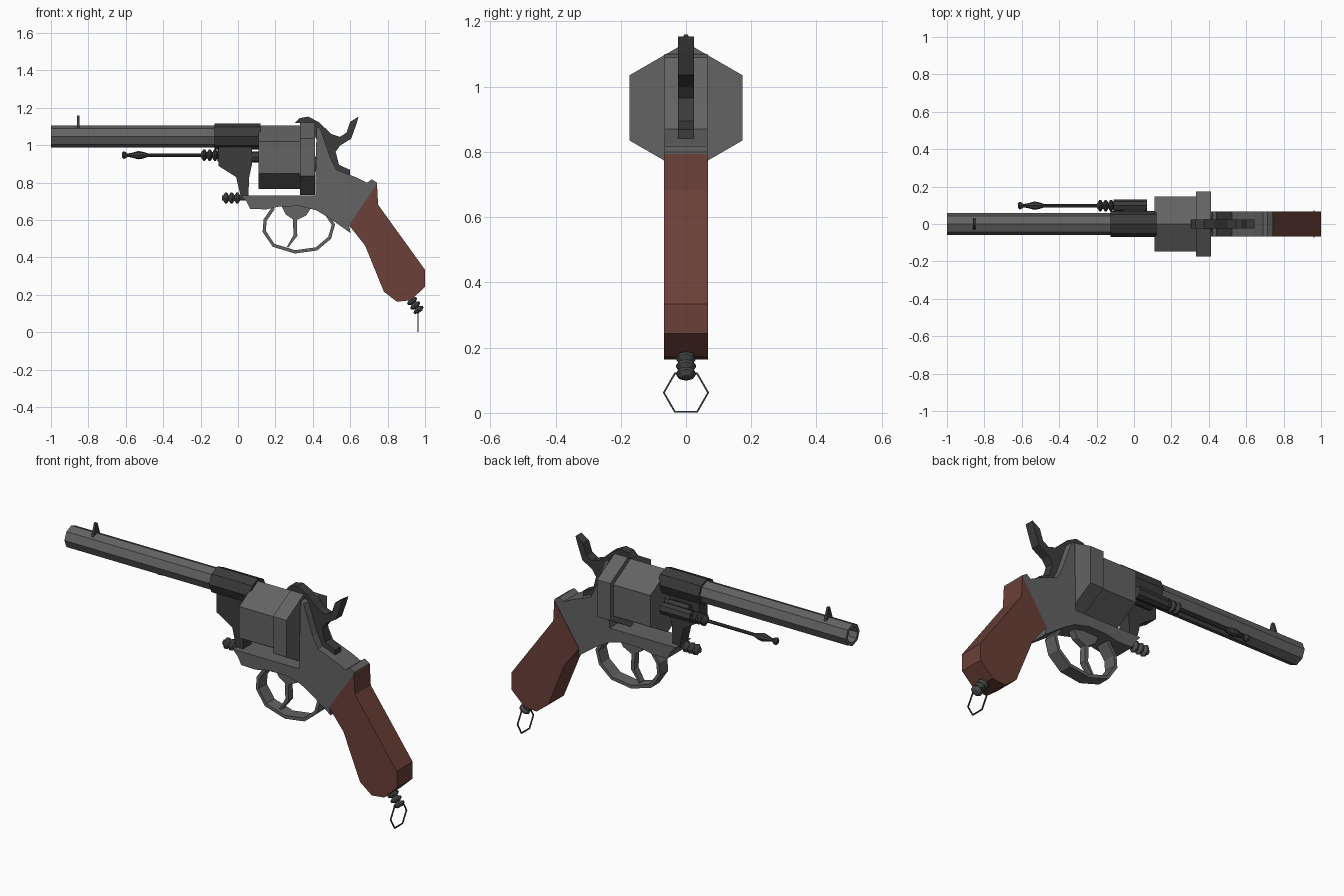
import bpy, bmesh, math
from mathutils import Vector

if "Cube" in bpy.data.objects:
    bpy.data.objects.remove(bpy.data.objects["Cube"])


def material(name, rgb):
    m = bpy.data.materials.new(name)
    m.diffuse_color = (*rgb, 1)
    m.use_nodes = True
    m.node_tree.nodes["Principled BSDF"].inputs["Base Color"].default_value = m.diffuse_color
    return m


STEEL = material("grey_steel", (0.125, 0.125, 0.125))
DARK = material("dark_steel", (0.045, 0.045, 0.045))
PIN = material("pin_steel", (0.075, 0.078, 0.078))
WOOD = material("brown_wood", (0.145, 0.05, 0.038))


def finish(name, bm, mat):
    bmesh.ops.recalc_face_normals(bm, faces=bm.faces)
    mesh = bpy.data.meshes.new(name)
    bm.to_mesh(mesh)
    bm.free()
    mesh.materials.append(mat)
    ob = bpy.data.objects.new(name, mesh)
    bpy.context.collection.objects.link(ob)
    return ob


def plate(name, pts, half, mat):
    """Side profile in x,z extruded to +-half in y."""
    bm = bmesh.new()
    front = bm.faces.new([bm.verts.new((x, -half, z)) for x, z in pts])
    ext = bmesh.ops.extrude_face_region(bm, geom=[front], use_keep_orig=True)
    moved = [v for v in ext["geom"] if isinstance(v, bmesh.types.BMVert)]
    bmesh.ops.translate(bm, verts=moved, vec=(0, 2 * half, 0))
    return finish(name, bm, mat)


def lathe(name, origin, direction, profile, mat, n=8, phase=0.0, closed=False):
    """Rings of (distance, radius) along a direction lying in the xz plane."""
    d = Vector(direction).normalized()
    v = Vector((0, 1, 0))
    w = d.cross(v)
    bm = bmesh.new()
    rings = []
    for t, r in profile:
        rings.append([bm.verts.new(Vector(origin) + d * t + r * (
            w * math.cos(phase + math.tau * i / n) + v * math.sin(phase + math.tau * i / n)))
            for i in range(n)])
    pairs = list(zip(rings, rings[1:]))
    if closed:
        pairs.append((rings[-1], rings[0]))
    for a, b in pairs:
        for i in range(n):
            j = (i + 1) % n
            bm.faces.new((a[i], a[j], b[j], b[i]))
    if not closed:
        bm.faces.new(rings[0])
        bm.faces.new(rings[-1])
    return finish(name, bm, mat)


def beads(start, step, count, r_out, r_in):
    """Zigzag profile for a turned, ribbed knob."""
    out = []
    for i in range(count):
        s = start + i * step
        out += [(s, r_in), (s + step * 0.35, r_out), (s + step * 0.65, r_out)]
    return out + [(start + count * step, r_in)]


def ribbon(path, t):
    """Outline of an open path given thickness t."""
    p = [Vector(q) for q in path]
    left, right = [], []
    for i, q in enumerate(p):
        tan = (p[min(i + 1, len(p) - 1)] - p[max(i - 1, 0)]).normalized()
        nrm = Vector((-tan.y, tan.x)) * t / 2
        left.append(tuple(q + nrm))
        right.append(tuple(q - nrm))
    return left + right[::-1]


X = (1, 0, 0)

# Barrel with bore, sleeve and front sight
lathe("barrel", (-1, 0, 1.047), X, [(0.2, 0.042), (0, 0.042), (0, 0.059), (1.11, 0.059)], STEEL)
lathe("barrel_sleeve", (-0.125, 0, 1.047), X, [(0, 0.07), (0.245, 0.07)], DARK)
bm = bmesh.new()
tri = bm.faces.new([bm.verts.new((-0.86, y, z)) for y, z in
                    ((-0.03, 1.09), (0.03, 1.09), (0.006, 1.16), (-0.006, 1.16))])
ext = bmesh.ops.extrude_face_region(bm, geom=[tri], use_keep_orig=True)
bmesh.ops.translate(bm, vec=(0.013, 0, 0),
                    verts=[g for g in ext["geom"] if isinstance(g, bmesh.types.BMVert)])
finish("front_sight", bm, DARK)

# Lug joining the barrel to the frame
plate("barrel_lug", [(-0.105, 1.0), (-0.105, 0.89), (-0.01, 0.83), (0.015, 0.725), (0.055, 0.725),
                     (0.06, 0.83), (0.075, 0.9), (0.075, 1.0)], 0.035, DARK)
lathe("cylinder_axle", (0.0, 0, 0.937), X, [(0, 0.03), (0.2, 0.03)], DARK)

# Six-sided cylinder and its wider rear plate
lathe("cylinder", (0.11, 0, 0.935), X, [(0, 0.17), (0.23, 0.17)], STEEL, 6)
lathe("rear_plate", (0.332, 0, 0.935), X, [(0, 0.2), (0.08, 0.2)], STEEL, 6)
lathe("rear_axle", (0.40, 0, 0.9), X, [(0, 0.04), (0.05, 0.04)], DARK)

# Frame
plate("frame", [(0.42, 1.1), (0.44, 1.09), (0.495, 0.93), (0.525, 0.87), (0.64, 0.825),
                (0.69, 0.8), (0.715, 0.818), (0.743, 0.8), (0.742, 0.79), (0.594, 0.572), (0.602, 0.53),
                (0.49, 0.61), (0.42, 0.652), (0.33, 0.675), (0.22, 0.672), (0.15, 0.657),
                (0.065, 0.66), (0.045, 0.7), (0.015, 0.732), (0.413, 0.732)], 0.066, STEEL)

# Grip
plate("grip", [(0.743, 0.794), (0.749, 0.682), (1.0, 0.334), (1.0, 0.243), (0.925, 0.172),
               (0.85, 0.163), (0.78, 0.217), (0.68, 0.463), (0.594, 0.572)], 0.068, WOOD)

# Hammer
plate("hammer", [(0.305, 1.12), (0.33, 1.145), (0.375, 1.153), (0.43, 1.125), (0.5, 1.06),
                 (0.545, 1.045), (0.58, 1.067), (0.6, 1.125), (0.645, 1.153), (0.632, 1.11),
                 (0.605, 1.035), (0.545, 0.998), (0.522, 0.965), (0.54, 0.895), (0.6, 0.868),
                 (0.6, 0.83), (0.47, 0.85), (0.42, 1.03), (0.38, 1.115)], 0.025, DARK)

# Trigger and guard
guard = [(0.19, 0.665), (0.145, 0.6), (0.14, 0.54), (0.19, 0.465), (0.305, 0.43),
         (0.42, 0.446), (0.49, 0.505), (0.51, 0.575), (0.475, 0.63)]
plate("trigger_guard", ribbon(guard, 0.018), 0.035, STEEL)
plate("trigger", [(0.23, 0.68), (0.4, 0.68), (0.365, 0.625), (0.315, 0.6), (0.317, 0.515),
                  (0.268, 0.452), (0.262, 0.458), (0.297, 0.52), (0.293, 0.605), (0.255, 0.63)],
      0.018, STEEL)

# Ejector rod on the far side
plate_y = 0.098
lathe("ejector_housing", (-0.11, plate_y, 0.945), X, [(0, 0.032), (0.18, 0.032)], DARK)
lathe("ejector_bracket", (-0.06, plate_y - 0.045, 0.945), X, [(0, 0.032), (0.12, 0.032)], DARK)
lathe("ejector_rod", (-0.62, plate_y, 0.947), X,
      [(0, 0.012), (0.008, 0.02), (0.018, 0.018), (0.028, 0.009), (0.05, 0.012), (0.085, 0.022),
       (0.105, 0.02), (0.14, 0.009), (0.42, 0.009)] + beads(0.425, 0.029, 3, 0.031, 0.015), DARK)

# Ribbed knobs under the barrel and on the butt
lathe("frame_knob", (-0.085, 0, 0.718), X,
      [(0, 0.014)] + beads(0.006, 0.03, 3, 0.03, 0.014) + [(0.16, 0.014)], PIN)
lathe("butt_swivel", (0.915, 0, 0.188), (0.055, 0, -0.075),
      [(0, 0.015)] + beads(0.012, 0.029, 3, 0.03, 0.014), PIN)

# Lanyard ring
lathe("lanyard_ring", (0.963, 0, 0.062), X,
      [(-0.003, 0.065), (0.003, 0.065), (0.003, 0.071), (-0.003, 0.071)],
      DARK, 6, math.pi / 2, True)
